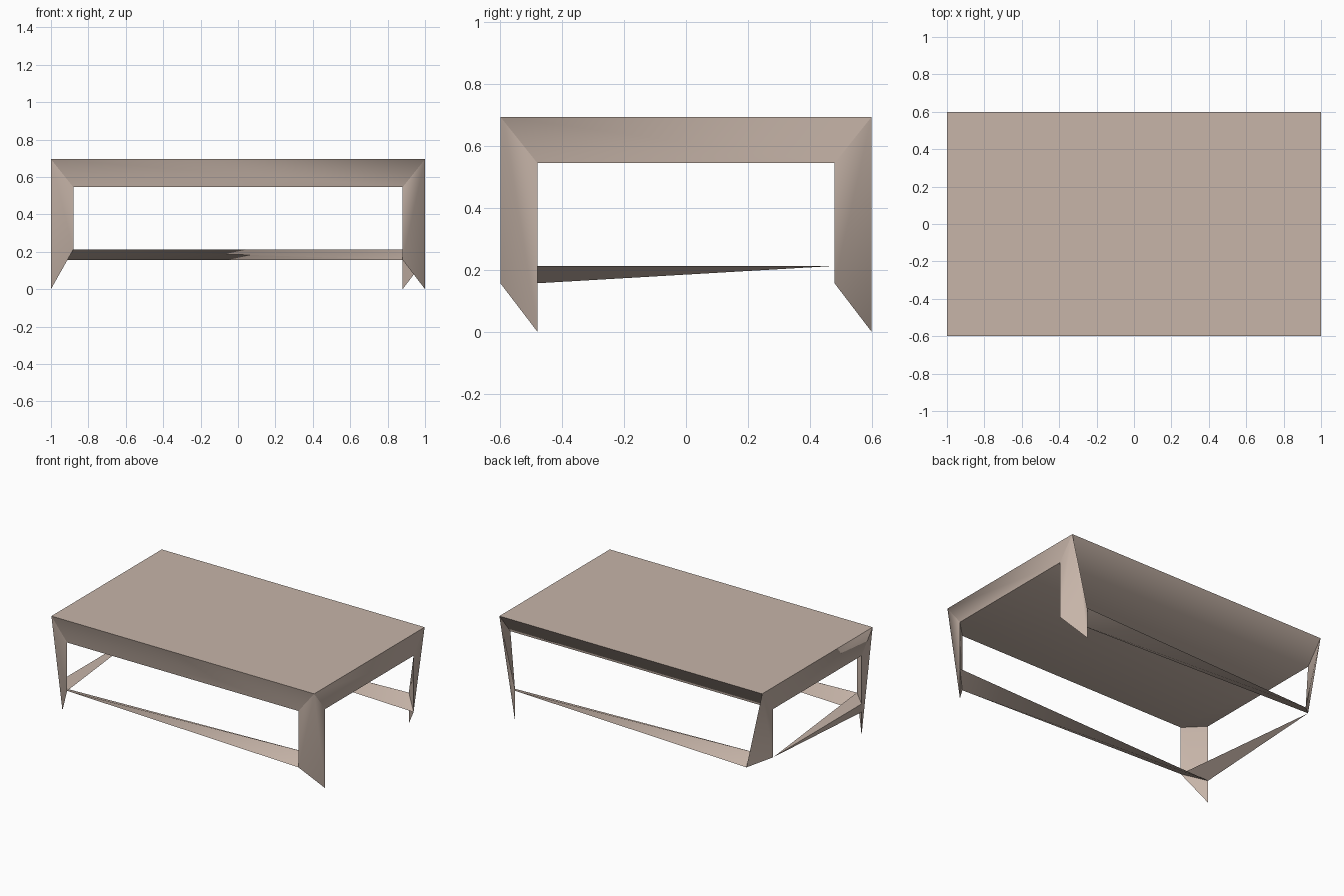
import bpy, bmesh, math

if "Cube" in bpy.data.objects:
    bpy.data.objects.remove(bpy.data.objects["Cube"])

# One warm clay colour for everything
clay = bpy.data.materials.new("warm_clay")
clay.diffuse_color = (0.57, 0.46, 0.395, 1.0)
clay.use_nodes = True
clay.node_tree.nodes["Principled BSDF"].inputs["Base Color"].default_value = clay.diffuse_color

X, Y = 1.0, 0.6              # outer half sizes
IX, IY = 0.88, 0.48          # inner edges of the legs
TOP, APRON = 0.695, 0.545    # table top and apron underside
HI, LO = 0.213, 0.157        # stretcher top and bottom


def corner(sx, sy):
    """Outer corner of the table top."""
    return (sx * X, sy * Y, TOP)


def wide(sx, sy, z):
    """Leg point on the long (front/back) side."""
    return (sx * IX, sy * Y, z)


def side(sx, sy, z):
    """Leg point on the short (left/right) side."""
    return (sx * X, sy * IY, z)


def solid(name, points):
    """Faceted solid spanned by a few corner points."""
    bm = bmesh.new()
    for p in points:
        bm.verts.new(p)
    bmesh.ops.convex_hull(bm, input=bm.verts)
    bmesh.ops.dissolve_limit(bm, angle_limit=0.01, verts=bm.verts, edges=bm.edges)
    bmesh.ops.recalc_face_normals(bm, faces=bm.faces)
    mesh = bpy.data.meshes.new(name)
    bm.to_mesh(mesh)
    bm.free()
    mesh.materials.append(clay)
    obj = bpy.data.objects.new(name, mesh)
    bpy.context.collection.objects.link(obj)
    bpy.ops.object.select_all(action='DESELECT')
    obj.select_set(True)
    bpy.context.view_layer.objects.active = obj
    bpy.ops.object.shade_smooth_by_angle(angle=math.radians(55))
    return obj


def leg(name, sx, sy, wide_zs, side_zs):
    """Leg: pyramid from the top corner to an upright diagonal inner face."""
    solid(name, [corner(sx, sy)] + [wide(sx, sy, z) for z in wide_zs]
          + [side(sx, sy, z) for z in side_zs])


# Table top with apron: back side slopes inward, front corners are cut
signs = (-1, 1)
solid("table_top",
      [corner(sx, sy) for sx in signs for sy in signs]
      + [side(sx, sy, APRON) for sx in signs for sy in signs]
      + [wide(sx, -1, APRON) for sx in signs])

# Legs, each ending in a different pointed foot
leg("front_left_leg", -1, -1, (APRON, HI), (APRON, 0.0))
leg("front_right_leg", 1, -1, (APRON, LO), (APRON, 0.0))
leg("back_right_leg", 1, 1, (HI, 0.0), (APRON, LO))
leg("back_left_leg", -1, 1, (LO,), (APRON, HI))

# Thin twisted stretchers between the legs
solid("front_stretcher", [wide(-1, -1, HI), side(-1, -1, LO),
                          side(1, -1, HI), wide(1, -1, LO)])
solid("back_stretcher", [wide(1, 1, HI), side(1, 1, LO),
                         side(-1, 1, HI), wide(-1, 1, LO)])
solid("left_stretcher", [wide(-1, -1, HI), side(-1, -1, HI),
                         side(-1, -1, LO), side(-1, 1, HI)])
